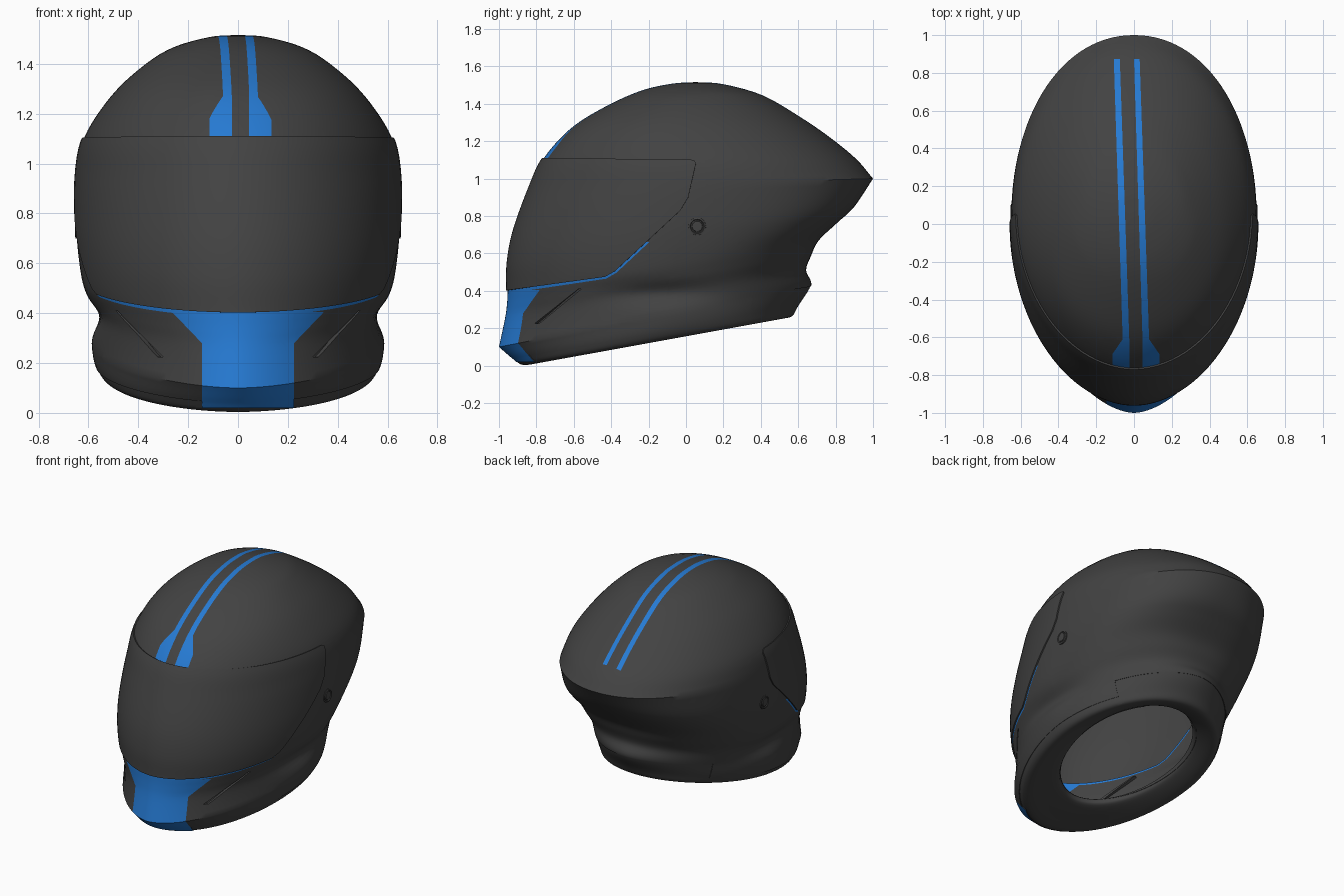
import bpy, bmesh, math
from mathutils import Vector

if "Cube" in bpy.data.objects:
    bpy.data.objects.remove(bpy.data.objects["Cube"])


def material(name, rgb):
    m = bpy.data.materials.new(name)
    m.diffuse_color = (*rgb, 1)
    m.use_nodes = True
    m.node_tree.nodes["Principled BSDF"].inputs["Base Color"].default_value = m.diffuse_color
    return m


GREY = material("charcoal", (0.055, 0.055, 0.055))
BLUE = material("racing blue", (0.019, 0.195, 0.65))
COLS, SUB = 112, 5
BODY, VISOR, PAINT, NECK, SLOT = range(5)

# Lofted rings from neck opening to crown:
# front y, z, back y, z, half width, front and back roundness
RINGS = [
    (-0.57, 0.10, 0.40, 0.32, 0.37, 1.95, 2.0),
    (-0.59, 0.06, 0.43, 0.285, 0.385, 1.95, 2.0),
    (-0.75, 0.02, 0.52, 0.255, 0.465, 1.9, 2.0),
    (-0.87, 0.00, 0.57, 0.262, 0.535, 1.9, 2.0),
    (-0.93, 0.04, 0.605, 0.32, 0.572, 1.82, 1.9),
    (-1.00, 0.10, 0.67, 0.43, 0.588, 1.74, 1.82),
    (-0.968, 0.25, 0.642, 0.51, 0.588, 1.76, 2.1),
    (-0.957, 0.33, 0.67, 0.59, 0.608, 1.82, 2.28),
    (-0.953, 0.41, 0.71, 0.67, 0.628, 1.88, 2.4),
    (-0.950, 0.55, 0.81, 0.765, 0.643, 1.92, 2.4),
    (-0.918, 0.72, 0.90, 0.85, 0.65, 1.92, 2.28),
    (-0.835, 0.95, 1.00, 1.00, 0.645, 1.92, 2.08),
    (-0.76, 1.11, 0.91, 1.105, 0.615, 1.95, 2.05),
    (-0.62, 1.265, 0.77, 1.22, 0.53, 2.05, 2.05),
    (-0.45, 1.375, 0.61, 1.33, 0.425, 2.08, 2.05),
    (-0.25, 1.467, 0.41, 1.445, 0.28, 2.05, 2.05),
    (-0.08, 1.507, 0.20, 1.505, 0.12, 2.0, 2.0),
    (0.05, 1.516, 0.05, 1.516, 0.0, 2.0, 2.0),
]


def spline(rows, sub):
    ends = lambda a, b: [2 * x - y for x, y in zip(a, b)]
    pts = [ends(rows[0], rows[1])] + [list(r) for r in rows] + [ends(rows[-1], rows[-2])]
    out = []
    for i in range(len(rows) - 1):
        for s in range(sub):
            t = s / sub
            out.append([0.5 * (2 * b + (c - a) * t + (2 * a - 5 * b + 4 * c - d) * t * t
                               + (3 * b - a - 3 * c + d) * t ** 3)
                        for a, b, c, d in zip(*pts[i:i + 4])])
    out.append(list(rows[-1]))
    return out


def corner(rows, k, sub):
    """Spline with a hard corner at ring k."""
    return spline(rows[:k + 1], sub)[:-1] + spline(rows[k:], sub)


def power(v, n):
    return math.copysign(abs(v) ** (2 / n), v)


# Whole outer skin: hard corner at the chin in front and at the tail behind
bm = bmesh.new()
grid = []
smooth, chin_c, tail_c = spline(RINGS, SUB), corner(RINGS, 5, SUB), corner(RINGS, 11, SUB)
for sm, ch, ta in zip(smooth, chin_c, tail_c):
    (yf, zf), (yb, zb), w = ch[:2], ta[2:4], sm[4]
    yc = (yf + yb) / 2 if w < 0.3 else (yf + yb) * 0.3
    ring = []
    for c in range(COLS):
        a = 2 * math.pi * c / COLS
        front = math.cos(a) > 0
        n = sm[5] if front else sm[6]
        y = yc + power(math.cos(a), n) * ((yf - yc) if front else (yc - yb))
        t = (y - yf) / (yb - yf) if yb - yf > 1e-6 else 0
        x, z = w * power(math.sin(a), n), max(0, zf + (zb - zf) * t)
        # Cheek recess
        x *= 1 - 0.055 * math.exp(-((y + 0.12) / 0.3) ** 2 - ((z - 0.385) / 0.06) ** 2)
        ring.append(bm.verts.new((x, y, z)))
    grid.append(ring)
for lo, hi in zip(grid, grid[1:]):
    for c in range(COLS):
        d = (c + 1) % COLS
        bm.faces.new((lo[c], lo[d], hi[d], hi[c]))
bmesh.ops.remove_doubles(bm, verts=bm.verts, dist=1e-5)
bm.normal_update()
# Faces must look outward
side = max(bm.faces, key=lambda f: f.calc_center_median().x)
if side.normal.x < 0:
    bmesh.ops.reverse_faces(bm, faces=bm.faces)
region = bm.faces.layers.int.new("region")


def cut(poly, axes, tag, cond=lambda c, n: True):
    """Cut a convex outline, seen along one axis, into the skin and tag its faces."""
    u, v = axes
    mid = [sum(p[k] for p in poly) / len(poly) for k in (0, 1)]
    bm.normal_update()
    for f in bm.faces:
        if f[region] == BODY and cond(f.calc_center_median(), f.normal):
            f[region] = 9
    for p, q in zip(poly, poly[1:] + poly[:1]):
        nu, nv = q[1] - p[1], p[0] - q[0]
        if nu * (mid[0] - p[0]) + nv * (mid[1] - p[1]) > 0:
            nu, nv = -nu, -nv
        co, no = Vector((0, 0, 0)), Vector((0, 0, 0))
        co[u], co[v], no[u], no[v] = p[0], p[1], nu, nv
        no.normalize()
        faces = [f for f in bm.faces if f[region] == 9]
        geom = faces + list({e for f in faces for e in f.edges}) + list({x for f in faces for x in f.verts})
        bmesh.ops.bisect_plane(bm, geom=geom, dist=1e-5, plane_co=co, plane_no=no)
        for f in bm.faces:
            if f[region] == 9 and (f.calc_center_median() - co).dot(no) > 0:
                f[region] = BODY
    for f in bm.faces:
        if f[region] == 9:
            f[region] = tag


XY, XZ, YZ = (0, 1), (0, 2), (1, 2)
outer = lambda c, n: c.z > 0.3 and c.y < 0.3
# Visor opening
cut([(-1.2, 1.11), (0.02, 1.1), (0.045, 1.095), (0.053, 1.08), (0.012, 0.9), (-0.03, 0.83),
     (-0.38, 0.505), (-0.43, 0.477), (-0.97, 0.40), (-1.2, 0.37)], YZ, VISOR, outer)
# Blue trim under the visor
cut([(-1.2, 0.66), (-0.197, 0.66), (-0.372, 0.497), (-0.427, 0.465), (-0.97, 0.384), (-1.2, 0.35)],
    YZ, PAINT, outer)
# Blue chin panel
chin = lambda c, n: c.y < -0.72 and c.z < 0.5 and n.y < 0.1
cut([(-0.145, 0.02), (0.225, 0.02), (0.225, 0.28), (-0.145, 0.28)], XZ, PAINT, chin)
cut([(-0.145, 0.28), (0.225, 0.28), (0.345, 0.405), (-0.265, 0.405)], XZ, PAINT, chin)
# Twin crown stripes with flared front ends
crown = lambda c, n: c.z > 1.0 and n.z > 0
for s, back in ((-1, (-0.107, -0.075)), (1, (0.03, 0.0))):
    fx = lambda d: 0.01 + s * d
    cut([(back[0], 0.873), (back[1], 0.873), (fx(0.035), -0.61), (fx(0.07), -0.61)], XY, PAINT, crown)
    cut([(fx(0.035), -0.61), (fx(0.07), -0.61), (fx(0.125), -0.69), (fx(0.035), -0.69)], XY, PAINT, crown)
    cut([(fx(0.125), -0.69), (fx(0.035), -0.69), (fx(0.035), -0.85), (fx(0.125), -0.85)], XY, PAINT, crown)
# Cheek vent slots
cheek = lambda c, n: 0.15 < c.z < 0.5 and c.y < -0.3
cut([(-0.81, 0.225), (-0.785, 0.225), (-0.56, 0.41), (-0.575, 0.41)], YZ, SLOT, cheek)
# Neck trim, stepping up at the rear
low = lambda c, n: c.z < 0.6
cut([(-1.1, 0.01), (-0.9, 0.045), (0.35, 0.27), (0.35, -0.1), (-1.1, -0.1)], YZ, NECK, low)
cut([(0.35, 0.37), (0.8, 0.445), (0.8, -0.1), (0.35, -0.1)], YZ, NECK, low)


def finish(b, name, angle=35):
    me = bpy.data.meshes.new(name)
    b.to_mesh(me)
    b.free()
    ob = bpy.data.objects.new(name, me)
    bpy.context.collection.objects.link(ob)
    me.materials.append(GREY)
    me.materials.append(BLUE)
    bpy.ops.object.select_all(action='DESELECT')
    ob.select_set(True)
    bpy.context.view_layer.objects.active = ob
    bpy.ops.object.shade_smooth_by_angle(angle=math.radians(angle))


def part(name, tags, offset=0.0):
    """Split tagged faces into their own object, raised or sunk with a small wall."""
    b = bm.copy()
    b.normal_update()
    lay = b.faces.layers.int["region"]
    keep_n = b.verts.layers.float_vector.new("n")
    for v in b.verts:
        v[keep_n] = v.normal
    bmesh.ops.delete(b, geom=[f for f in b.faces if f[lay] not in tags], context='FACES')
    for f in b.faces:
        f.material_index = 1 if f[lay] == PAINT else 0
    if offset:
        old = list(b.verts)
        bmesh.ops.extrude_edge_only(b, edges=[e for e in b.edges if e.is_boundary])
        for v in old:
            v.co += v[keep_n] * offset
    b.normal_update()
    finish(b, name)


part("helmet_shell", (BODY, PAINT))
part("visor", (VISOR,), 0.009)
part("neck_trim", (NECK,), -0.004)
part("cheek_vent_slots", (SLOT,), -0.02)
bm.free()

# Visor pivot buttons: a raised ring around a button
for s, label in ((-1, "left"), (1, "right")):
    b = bmesh.new()
    rows = []
    for r, h in ((0.047, -0.01), (0.046, 0.004), (0.038, 0.006), (0.034, 0.001),
                 (0.029, 0.001), (0.027, 0.006), (0.0, 0.007)):
        rows.append([b.verts.new((s * (0.647 + h), 0.06 + r * math.cos(k * math.pi / 16),
                                  0.745 + r * math.sin(k * math.pi / 16))) for k in range(32)])
    for p, q in zip(rows, rows[1:]):
        for k in range(32):
            j = (k + 1) % 32
            b.faces.new((p[k], p[j], q[j], q[k]))
    bmesh.ops.remove_doubles(b, verts=b.verts, dist=1e-5)
    b.normal_update()
    if sum(f.normal.x for f in b.faces) * s < 0:
        bmesh.ops.reverse_faces(b, faces=b.faces)
    finish(b, "visor_pivot_" + label)
